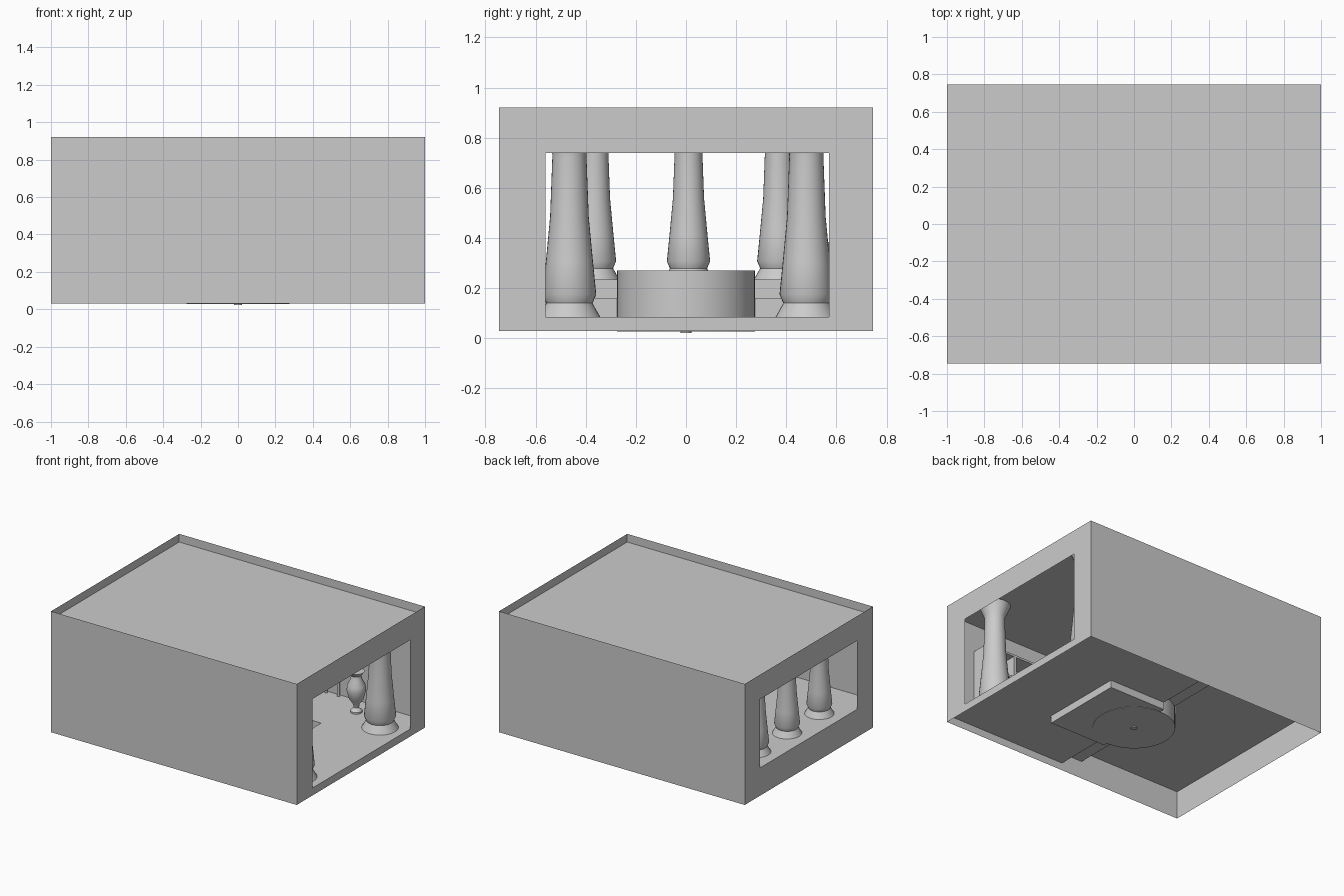
import bpy, math

if "Cube" in bpy.data.objects:
    bpy.data.objects.remove(bpy.data.objects["Cube"])

XW, YW, Z0, Z1 = 1.0, 0.745, 0.03, 0.92
ROOF, LOW, MID, HIGH = 0.86, 0.085, 0.16, 0.235
OPEN_Y0, OPEN_Y1, OPEN_TOP = -0.56, 0.57, 0.74


def mesh_object(name, verts, faces, smooth=False):
    me = bpy.data.meshes.new(name)
    me.from_pydata(verts, [], faces)
    me.update()
    ob = bpy.data.objects.new(name, me)
    bpy.context.collection.objects.link(ob)
    if smooth:
        bpy.ops.object.select_all(action='DESELECT')
        ob.select_set(True)
        bpy.context.view_layer.objects.active = ob
        bpy.ops.object.shade_smooth_by_angle(angle=math.radians(35))
    return ob


def quads(name, quad_list):
    verts = [v for q in quad_list for v in q]
    return mesh_object(name, verts, [tuple(range(i, i + 4)) for i in range(0, len(verts), 4)])


def flat(x0, x1, y0, y1, z):
    return [(x0, y0, z), (x1, y0, z), (x1, y1, z), (x0, y1, z)]


def across(x, y0, y1, z0, z1):
    return [(x, y0, z0), (x, y1, z0), (x, y1, z1), (x, y0, z1)]


def along(y, x0, x1, z0, z1):
    return [(x0, y, z0), (x1, y, z0), (x1, y, z1), (x0, y, z1)]


def box(name, x0, x1, y0, y1, z0, z1):
    return quads(name, [flat(x0, x1, y1, y0, z0), flat(x0, x1, y0, y1, z1),
                        across(x0, y1, y0, z0, z1), across(x1, y0, y1, z0, z1),
                        along(y0, x0, x1, z0, z1), along(y1, x1, x0, z0, z1)])


def lathe(name, profile, x, y, z, sides=32):
    verts, faces = [], []
    for r, h in profile:
        for i in range(sides):
            a = 2 * math.pi * i / sides
            verts.append((x + r * math.cos(a), y + r * math.sin(a), z + h))
    for k in range(len(profile) - 1):
        for i in range(sides):
            j = (i + 1) % sides
            faces.append((k * sides + i, k * sides + j, (k + 1) * sides + j, (k + 1) * sides + i))
    faces.append(tuple(reversed(range(sides))))
    faces.append(tuple(range((len(profile) - 1) * sides, len(profile) * sides)))
    return mesh_object(name, verts, faces, True)


# thin outer walls
quads("front_wall", [along(-YW, -XW, XW, Z0, Z1)])
quads("back_wall", [along(YW, XW, -XW, Z0, Z1)])


# side walls with wide openings
def side_wall(name, x, sill):
    quads(name, [across(x, -YW, OPEN_Y0, Z0, Z1), across(x, OPEN_Y1, YW, Z0, Z1),
                 across(x, OPEN_Y0, OPEN_Y1, Z0, sill), across(x, OPEN_Y0, OPEN_Y1, OPEN_TOP, Z1)])


side_wall("right_wall", XW, LOW)
side_wall("left_wall", -XW, HIGH)

# roof sunk below the parapet
quads("roof", [flat(-XW, XW, -YW, YW, ROOF)])

# lower floor around a sunken pit, two steps, raised floor
S1, S2, PX, PY = 0.0, -0.17, 0.46, 0.31
quads("lower_floor", [flat(PX, XW, -YW, YW, LOW), flat(S1, PX, -YW, -PY, LOW), flat(S1, PX, PY, YW, LOW)])
quads("pit", [flat(S1, PX, -PY, PY, Z0), across(PX, -PY, PY, Z0, LOW), across(S1, -PY, PY, Z0, LOW),
              along(-PY, S1, PX, Z0, LOW), along(PY, S1, PX, Z0, LOW)])
quads("steps", [across(S1, -YW, YW, LOW, MID), flat(S2, S1, -YW, YW, MID), across(S2, -YW, YW, MID, HIGH)])
quads("raised_floor", [flat(-XW, S2, -YW, YW, HIGH)])

# round central platform with a small spindle
lathe("platform", [(0.275, 0), (0.275, 0.243)], 0, 0, 0.027, 48)
lathe("spindle", [(0.022, 0), (0.022, 0.03)], 0, 0, 0.022, 16)

# tapering columns with flared feet and caps
COLUMN = [(0.123, 0), (0.092, 0.055), (0.107, 0.09), (0.094, 0.22), (0.077, 0.4),
          (0.068, 0.64), (0.07, 0.69), (0.105, 0.775)]


def column(name, x, y, z):
    s = (ROOF - z) / 0.775
    lathe(name, [(r * s, h * s) for r, h in COLUMN], x, y, z)


for n, cy in enumerate((-0.465, 0.48)):
    column(f"right_column_{n}", 0.82, cy, LOW)
for n, cy in enumerate((-0.365, 0.01, 0.37)):
    column(f"left_column_{n}", -0.83, cy, HIGH)

# footed vase
lathe("vase", [(0.04, 0), (0.04, 0.012), (0.018, 0.035), (0.022, 0.06), (0.05, 0.1), (0.065, 0.16),
               (0.062, 0.2), (0.04, 0.24), (0.034, 0.27), (0.055, 0.3)], 0.55, 0.59, LOW)

# shelving against the front wall
SX0, SX1, SY0, SY1, ST = 0.3, 0.76, -0.742, -0.6, 0.655
for n, x in enumerate((SX0, (SX0 + SX1) / 2, SX1)):
    box(f"shelf_upright_{n}", x - 0.01, x + 0.01, SY0, SY1, LOW, ST)
for n, z in enumerate((0.1, 0.28, 0.47, 0.64)):
    box(f"shelf_board_{n}", SX0, SX1, SY0, SY1, z, z + 0.015)

# rack of slender poles against the back wall
for n, x in enumerate((0.12, 0.21, 0.31)):
    lathe(f"rack_pole_{n}", [(0.01, 0), (0.01, 0.56)], x, 0.725, LOW, 12)
for n, z in enumerate((0.27, 0.61)):
    box(f"rack_rail_{n}", 0.1, 0.33, 0.728, 0.742, z, z + 0.02)
